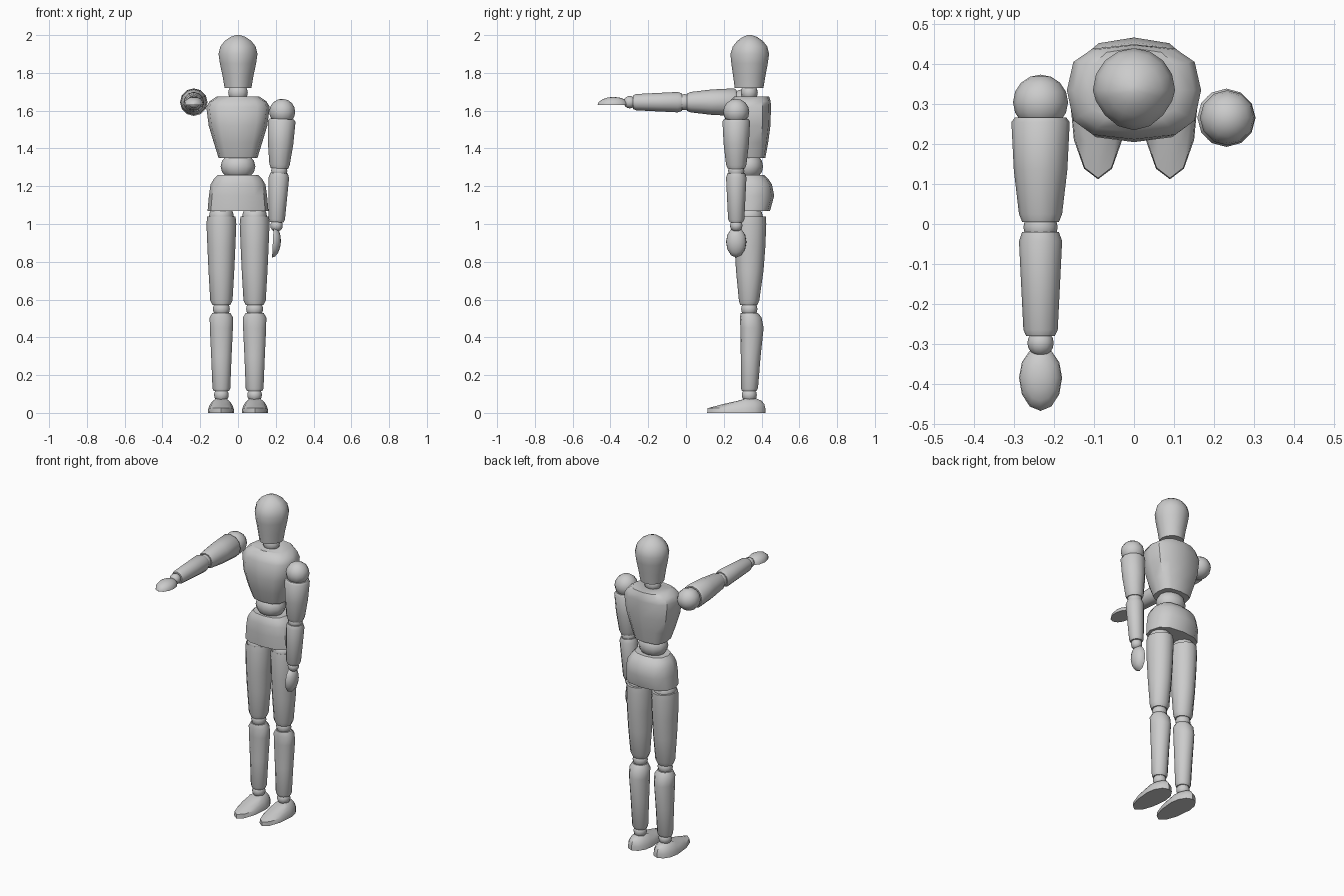
import bpy, bmesh
from math import sin, cos, pi, radians
from mathutils import Matrix

if "Cube" in bpy.data.objects:
    bpy.data.objects.remove(bpy.data.objects["Cube"])

BODY_Y = 0.335


def finish(name, bm, matrix):
    bmesh.ops.recalc_face_normals(bm, faces=bm.faces)
    bm.transform(matrix)
    mesh = bpy.data.meshes.new(name)
    bm.to_mesh(mesh)
    bm.free()
    ob = bpy.data.objects.new(name, mesh)
    bpy.context.collection.objects.link(ob)
    return ob


def loft(name, rings, cx=0, mid=BODY_Y, n=12, power=1.0, front_power=None, matrix=Matrix()):
    """Closed skin through rings of (z, half width, front y, back y)."""
    bm = bmesh.new()
    loops = []
    for z, rx, front, back in rings:
        loop = []
        for k in range(n):
            c, s = cos(2 * pi * k / n), sin(2 * pi * k / n)
            py = front_power if front_power and s < 0 else power
            x = cx + rx * abs(c) ** power * (1 if c > 0 else -1)
            y = mid + (back - mid if s > 0 else front - mid) * abs(s) ** py
            loop.append(bm.verts.new((x, y, z)))
        loops.append(loop)
    for a, b in zip(loops, loops[1:]):
        for k in range(n):
            j = (k + 1) % n
            bm.faces.new((a[k], a[j], b[j], b[k]))
    bm.faces.new(loops[0])
    bm.faces.new(loops[-1])
    return finish(name, bm, matrix)


def ball(name, centre, radii, matrix=Matrix()):
    bm = bmesh.new()
    bmesh.ops.create_uvsphere(bm, u_segments=12, v_segments=8, radius=1)
    return finish(name, bm, matrix @ Matrix.Translation(centre) @ Matrix.Diagonal((*radii, 1)))


# Head, with a ridge down the face
loft("head", [(1.72, .071, .258, .41), (1.78, .081, .25, .42), (1.85, .096, .24, .433),
              (1.90, .103, .235, .44), (1.94, .093, .248, .43), (1.97, .07, .272, .406),
              (1.99, .04, .30, .376), (2.0, .012, .325, .347)], n=16, front_power=1.35)
ball("neck", (0, BODY_Y, 1.695), (.052, .045, .05))

# Torso
loft("chest", [(1.35, .103, .25, .42), (1.43, .128, .222, .435), (1.52, .155, .205, .447),
               (1.62, .168, .212, .45), (1.65, .15, .23, .448), (1.675, .112, .255, .44)], power=.7)
ball("waist", (0, BODY_Y - .005, 1.305), (.092, .078, .075))
loft("pelvis", [(1.07, .161, .24, .445), (1.15, .154, .235, .467), (1.21, .145, .238, .455),
                (1.24, .127, .245, .435), (1.26, .107, .255, .415)], power=.8)

# Legs
for side, s in (("left", 1), ("right", -1)):
    x = s * .088
    ball(side + "_hip", (x, BODY_Y, 1.04), (.066, .072, .06))
    loft(side + "_thigh", [(.57, .047, .287, .377), (.595, .059, .28, .388), (.75, .068, .265, .41),
                           (.88, .074, .257, .42), (1.0, .079, .258, .425), (1.04, .075, .263, .423)], x)
    ball(side + "_knee", (x, BODY_Y, .55), (.045, .043, .045))
    loft(side + "_shin", [(.115, .04, .297, .373), (.13, .047, .291, .381), (.3, .054, .29, .395),
                          (.45, .061, .288, .411), (.505, .062, .285, .40), (.53, .047, .29, .38)], x)
    ball(side + "_ankle", (x, BODY_Y, .095), (.039, .04, .04))
    loft(side + "_foot", [(0, .07, .112, .42), (.025, .067, .115, .42), (.045, .058, .19, .415),
                          (.063, .045, .27, .402), (.075, .028, .315, .375)], s * .09, mid=.31)


# Arm, built pointing forward with the palm down, then posed
def arm(side, pose):
    along = pose @ Matrix.Rotation(-pi / 2, 4, 'X')

    def limb(name, profile):
        loft(f"{side}_{name}", [(-d, r, -r, r) for d, r in profile], mid=0, matrix=along)

    ball(side + "_shoulder", (0, 0, 0), (.069,) * 3, along)
    limb("upper_arm", [(.038, .064), (.05, .073), (.17, .067), (.28, .054), (.30, .046)])
    ball(side + "_elbow", (0, 0, -.313), (.043,) * 3, along)
    limb("forearm", [(.325, .046), (.348, .054), (.45, .049), (.57, .043), (.585, .036)])
    ball(side + "_wrist", (0, 0, -.603), (.033,) * 3, along)
    loft(side + "_hand", [(-.015, .054, -.773, -.612), (0, .052, -.768, -.615),
                          (.015, .04, -.748, -.63), (.024, .024, -.722, -.657),
                          (.027, .008, -.70, -.68)], mid=-.69, matrix=pose)


arm("right", Matrix.Translation((-.234, .305, 1.645)))
hang = Matrix(((0, 0, 1, 0), (1, 0, 0, 0), (0, 1, 0, 0), (0, 0, 0, 1)))
arm("left", Matrix.Translation((.234, .266, 1.594)) @ Matrix.Rotation(.05, 4, 'Y') @ hang)

# Smooth shading with crisp rims
for ob in bpy.context.collection.objects:
    ob.select_set(True)
    bpy.context.view_layer.objects.active = ob
bpy.ops.object.shade_smooth_by_angle(angle=radians(40))
